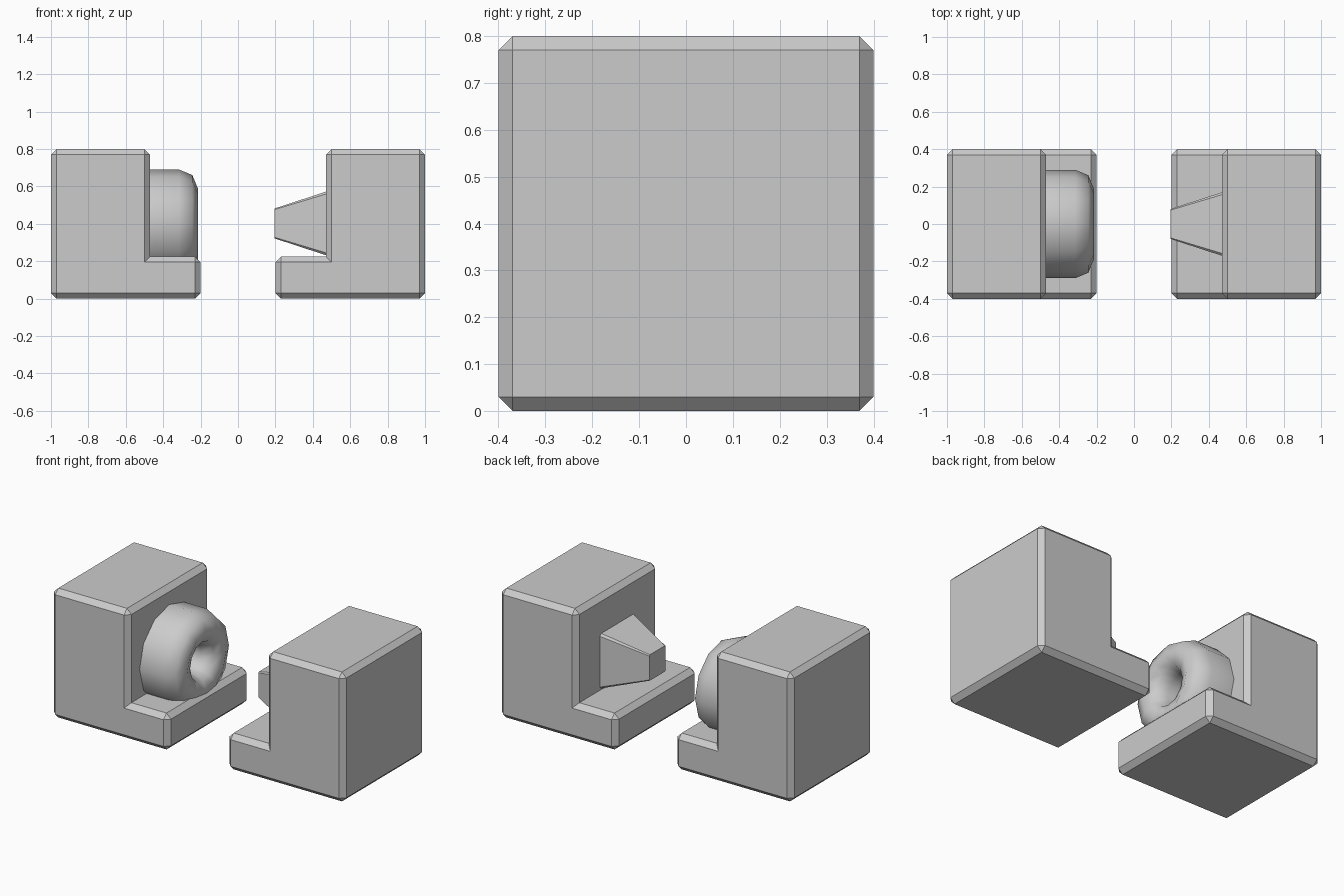
import bpy, bmesh
from math import sin, cos, pi

if "Cube" in bpy.data.objects:
    bpy.data.objects.remove(bpy.data.objects["Cube"])


def finish(bm, name, smooth=False):
    bmesh.ops.recalc_face_normals(bm, faces=bm.faces)
    for f in bm.faces:
        f.smooth = smooth
    me = bpy.data.meshes.new(name)
    bm.to_mesh(me)
    bm.free()
    ob = bpy.data.objects.new(name, me)
    bpy.context.collection.objects.link(ob)
    return ob


def block(name, side):
    """L-shaped block with chamfered outer edges."""
    profile = [(1, 0), (1, 0.8), (0.47, 0.8), (0.47, 0.225), (0.2, 0.225), (0.2, 0)]
    bm = bmesh.new()
    face = bm.faces.new([bm.verts.new((side * x, -0.4, z)) for x, z in profile])
    ext = bmesh.ops.extrude_face_region(bm, geom=[face])
    moved = [v for v in ext["geom"] if isinstance(v, bmesh.types.BMVert)]
    bmesh.ops.translate(bm, verts=moved, vec=(0, 0.8, 0))
    if len([f for f in bm.faces if len(f.verts) == 6]) < 2:
        bm.faces.new([v for v in bm.verts if v.co.y < 0])
    bmesh.ops.recalc_face_normals(bm, faces=bm.faces)

    # every edge except the inside corner
    def inside(e):
        return all(abs(abs(v.co.x) - 0.47) < 1e-4 and abs(v.co.z - 0.225) < 1e-4 for v in e.verts)
    bmesh.ops.bevel(bm, geom=[e for e in bm.edges if not inside(e)], offset=0.03,
                    offset_type='OFFSET', segments=1, profile=0.5, affect='EDGES')
    return finish(bm, name)


def loft(name, rings, smooth=False, caps=True):
    """Skin consecutive rings of points."""
    bm = bmesh.new()
    loops = [[bm.verts.new(p) for p in ring] for ring in rings]
    n = len(loops[0])
    for a, b in zip(loops, loops[1:]):
        for i in range(n):
            j = (i + 1) % n
            bm.faces.new((a[i], a[j], b[j], b[i]))
    if caps:
        bm.faces.new(loops[0])
        bm.faces.new(loops[-1])
    return finish(bm, name, smooth)


# two facing blocks
block("socket_block", -1)
block("plug_block", 1)

# rounded socket ring: half torus with straight walls running into the block
R, r, x0 = 0.19, 0.1, -0.315
section = [(-0.49, R + r)]
section += [(x0 + r * sin(a * pi / 4), R + r * cos(a * pi / 4)) for a in range(5)]
section += [(-0.49, R - r)]
loft("socket_ring",
     [[(x, rad * sin(i * pi / 6), 0.4 + rad * cos(i * pi / 6)) for i in range(12)]
      for x, rad in section], smooth=True, caps=False)


# tapered square plug with slightly chamfered long edges
def square(x, h, c):
    k = h - c
    pts = [(k, h), (h, k), (h, -k), (k, -h), (-k, -h), (-h, -k), (-h, k), (-k, h)]
    return [(x, y, 0.402 + z) for y, z in pts]


loft("plug", [square(0.195, 0.08, 0.006), square(0.48, 0.173, 0.013)])
